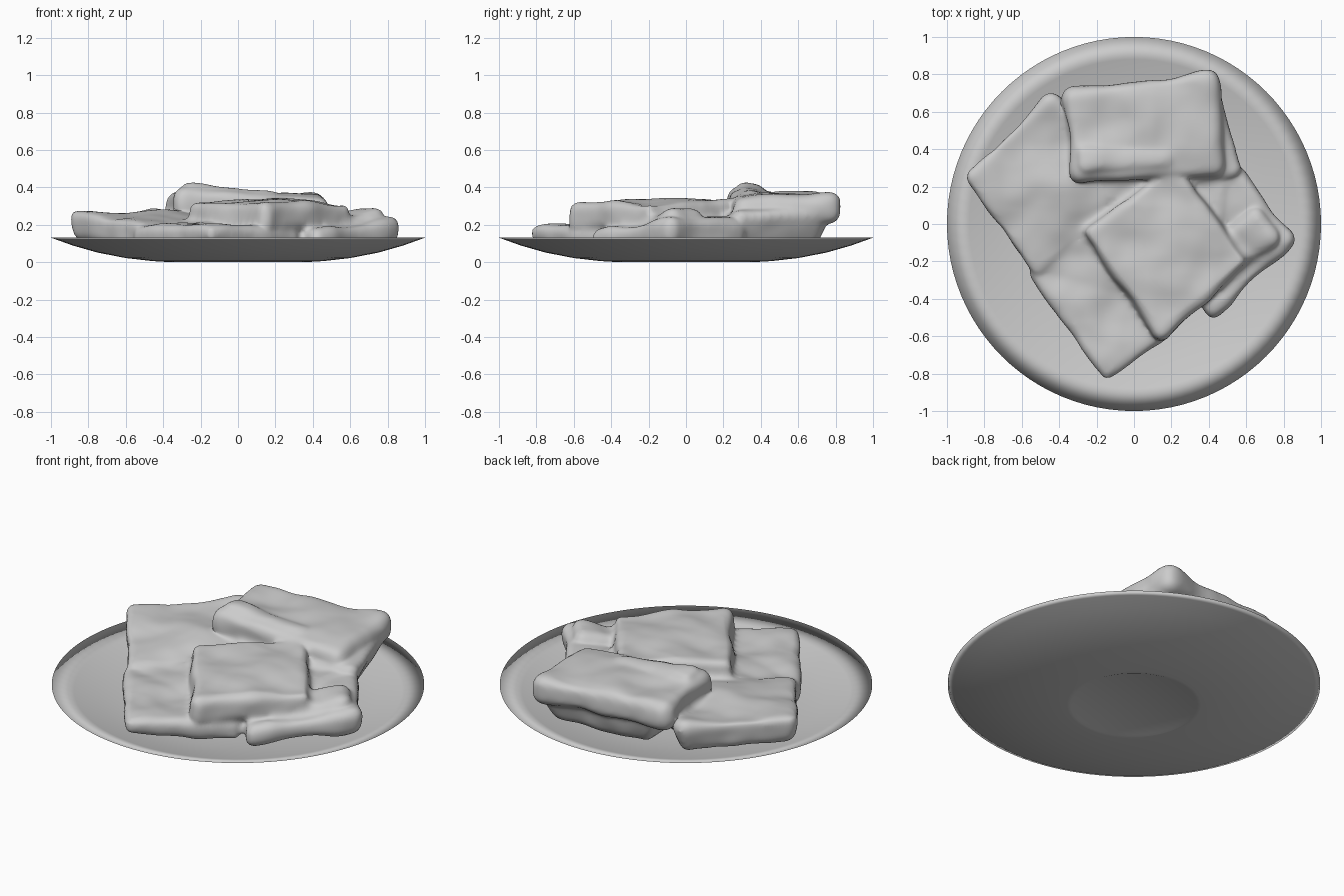
import bpy, bmesh, math
from mathutils import Vector

if "Cube" in bpy.data.objects:
    bpy.data.objects.remove(bpy.data.objects["Cube"])

# Plate: lathed thin shallow dish with a faint foot ring underneath
INNER = [(1.0, .131), (.88, .098), (.75, .064), (.6, .038), (.45, .025), (.3, .021), (0, .02)]
OUTER = [(0, .006), (.325, .006), (.34, .0), (.36, .0), (.46, .006), (.6, .022),
         (.75, .051), (.88, .088), (.97, .12)]

def make_plate():
    profile = OUTER + INNER
    bm = bmesh.new()
    verts = [bm.verts.new((r, 0, z)) for r, z in profile]
    edges = [bm.edges.new(p) for p in zip(verts, verts[1:])]
    bmesh.ops.spin(bm, geom=verts + edges, cent=(0, 0, 0), axis=(0, 0, 1),
                   angle=math.tau, steps=96)
    bmesh.ops.remove_doubles(bm, verts=bm.verts, dist=1e-4)
    bmesh.ops.recalc_face_normals(bm, faces=bm.faces)
    return finish(bm, "plate")

def plate_height(x, y):
    r = math.hypot(x, y)
    for (r1, z1), (r0, z0) in zip(INNER, INNER[1:]):
        if r >= r0:
            return z0 + (z1 - z0) * (r - r0) / (r1 - r0)
    return .02

def finish(bm, name):
    mesh = bpy.data.meshes.new(name)
    bm.to_mesh(mesh)
    bm.free()
    for p in mesh.polygons:
        p.use_smooth = True
    ob = bpy.data.objects.new(name, mesh)
    bpy.context.collection.objects.link(ob)
    return ob

# One soft slab: four top corners (x, y, z) counter-clockwise; rests on the plate unless a thickness is given
def add_slab(bm, top, thick=None, radius=.045, flare=0.0):
    c = sum((Vector(p) for p in top), Vector()) / 4
    hi, lo = [], []
    for p in top:
        p = Vector(p)
        out = Vector((p.x - c.x, p.y - c.y, 0)).normalized()
        p += out * .025
        base = p + out * flare
        base.z = p.z - thick if thick else plate_height(base.x, base.y) + .012
        hi.append(bm.verts.new(p))
        lo.append(bm.verts.new(base))
    faces = [bm.faces.new(hi), bm.faces.new(lo[::-1])]
    for i in range(4):
        j = (i + 1) % 4
        faces.append(bm.faces.new((lo[i], lo[j], hi[j], hi[i])))
    edges = list({e for f in faces for e in f.edges})
    bmesh.ops.bevel(bm, geom=edges, offset=radius, segments=4, profile=.5, affect='EDGES')

make_plate()

bm = bmesh.new()
# left slab
add_slab(bm, [(-.90, .25, .28), (-.52, -.28, .215), (.06, .2, .24), (-.45, .69, .275)], flare=-.04)
# front slab
add_slab(bm, [(-.55, -.26, .19), (-.15, -.83, .2), (.32, -.46, .17), (-.02, .12, .27)], radius=.04)
# right slab, with a raised ridge along its outer edge
add_slab(bm, [(.42, -.49, .165), (.84, -.08, .235), (.54, .3, .225), (.08, -.1, .25)], radius=.04)
add_slab(bm, [(.58, -.24, .24), (.77, -.08, .29), (.66, .08, .285), (.48, -.06, .26)], radius=.055)
# slab supporting the back one
add_slab(bm, [(.57, .27, .27), (.42, .76, .28), (-.26, .66, .29), (-.15, .1, .25)], flare=-.1)
# hidden filling between the lower slabs
add_slab(bm, [(-.1, -.2, .23), (.45, -.15, .23), (.5, .34, .245), (-.1, .4, .24)])
# centre slab lying on top
add_slab(bm, [(-.26, -.04, .33), (.14, -.6, .32), (.6, -.2, .325), (.22, .3, .345)],
         thick=.16, flare=.01)
# back slab leaning over the stack, with a thick front edge
add_slab(bm, [(-.31, .24, .395), (.46, .27, .34), (.42, .81, .365), (-.35, .7, .37)],
         thick=.15, radius=.05)
add_slab(bm, [(-.27, .28, .42), (.2, .3, .375), (.2, .4, .37), (-.29, .42, .415)],
         thick=.1, radius=.045)
bmesh.ops.recalc_face_normals(bm, faces=bm.faces)
pastry = finish(bm, "stacked_pastry_slabs")

# Fuse the slabs, soften them, and add a lumpy baked surface
fuse = pastry.modifiers.new("fuse", 'REMESH')
fuse.mode = 'VOXEL'
fuse.voxel_size = .014
fuse.use_smooth_shade = True
soften = pastry.modifiers.new("soften", 'SMOOTH')
soften.factor = .5
soften.iterations = 9
for name, scale, strength in (("lumps", .28, .05), ("dimples", .12, .01)):
    tex = bpy.data.textures.new(name, 'CLOUDS')
    tex.noise_scale = scale
    tex.noise_depth = 0
    mod = pastry.modifiers.new(name, 'DISPLACE')
    mod.texture = tex
    mod.texture_coords = 'LOCAL'
    mod.strength = strength
    mod.mid_level = .5
